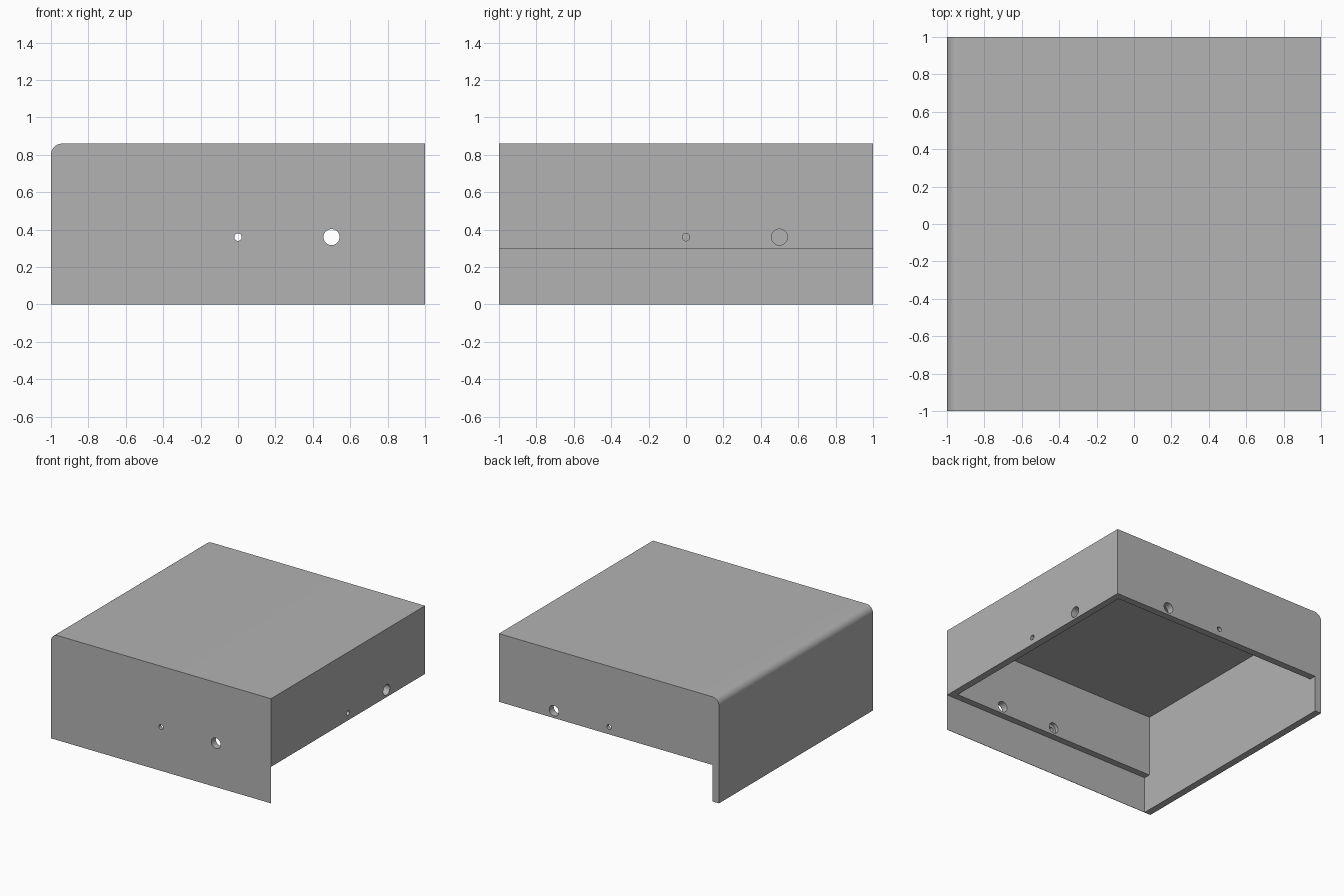
import bpy, bmesh
from math import sin, cos, pi, radians
from mathutils import Matrix, Vector

cube = bpy.data.objects.get("Cube")
if cube:
    bpy.data.objects.remove(cube, do_unlink=True)

HEIGHT = 0.86   # overall height
RIM = 0.30      # lower edge of the short walls
T = 0.058       # wall thickness
R = 0.06        # rounded top edge
HOLE_Z = 0.36

grey = bpy.data.materials.new("plain_grey")
grey.use_nodes = True
colour = (0.45, 0.45, 0.45, 1)
grey.diffuse_color = colour
grey.node_tree.nodes["Principled BSDF"].inputs["Base Color"].default_value = colour


def make_object(name, bm):
    bmesh.ops.recalc_face_normals(bm, faces=bm.faces)
    mesh = bpy.data.meshes.new(name)
    bm.to_mesh(mesh)
    bm.free()
    mesh.materials.append(grey)
    obj = bpy.data.objects.new(name, mesh)
    bpy.context.collection.objects.link(obj)
    return obj


def box(name, low, high):
    low, high = Vector(low), Vector(high)
    bm = bmesh.new()
    bmesh.ops.create_cube(bm, size=1)
    bmesh.ops.scale(bm, vec=high - low, verts=bm.verts)
    bmesh.ops.translate(bm, vec=(low + high) / 2, verts=bm.verts)
    return make_object(name, bm)


def drill(wall, outer_point, angle, steps, sides=32):
    """Cut a round, optionally stepped hole; steps are (radius, depth) pairs."""
    bm = bmesh.new()
    rings = [[bm.verts.new((r * cos(2 * pi * i / sides), d, r * sin(2 * pi * i / sides)))
              for i in range(sides)] for r, d in steps]
    bm.faces.new(rings[0])
    bm.faces.new(rings[-1])
    for a, b in zip(rings, rings[1:]):
        for i in range(sides):
            j = (i + 1) % sides
            bm.faces.new((a[i], a[j], b[j], b[i]))
    bm.transform(Matrix.Translation(outer_point) @ Matrix.Rotation(angle, 4, "Z"))
    cutter = make_object("hole_cutter", bm)
    cutter.hide_render = True
    mod = wall.modifiers.new("hole", "BOOLEAN")
    mod.operation = "DIFFERENCE"
    mod.solver = "EXACT"
    mod.object = cutter
    bpy.context.view_layer.objects.active = wall
    bpy.ops.object.modifier_apply(modifier=mod.name)
    bpy.data.objects.remove(cutter, do_unlink=True)


# Roof and tall left-hand panel: one bent profile swept front to back
bm = bmesh.new()
arc = [(-1 + R - R * sin(a), HEIGHT - R + R * cos(a))
       for a in (pi / 2 * i / 12 for i in range(13))]
profile = arc + [(-1, 0), (-1 + T, 0), (-1 + T, HEIGHT - T), (1, HEIGHT - T), (1, HEIGHT)]
face = bm.faces.new([bm.verts.new((x, -1, z)) for x, z in profile])
swept = bmesh.ops.extrude_face_region(bm, geom=[face])
bmesh.ops.translate(bm, vec=(0, 2, 0),
                    verts=[v for v in swept["geom"] if isinstance(v, bmesh.types.BMVert)])
roof = make_object("roof_and_side_panel", bm)

# Three short walls
top = HEIGHT - T
front = box("front_wall", (-1 + T, -1, RIM), (1, -1 + T, top))
back = box("back_wall", (-1 + T, 1 - T, RIM), (1, 1, top))
side = box("side_wall", (1 - T, -1 + T, RIM), (1, 1 - T, top))

# Thin skirt below the front wall
skirt = box("front_skirt", (-1 + T, -1, 0), (1, -0.997, RIM))

# A small counterbored hole and a large plain hole in each short wall
small = [(0.02, -0.1), (0.02, T / 2), (0.043, T / 2), (0.043, T + 0.1)]
large = [(0.043, -0.1), (0.043, T + 0.1)]
for wall, angle, place in ((front, 0, lambda u: (u, -1, HOLE_Z)),
                           (back, pi, lambda u: (u, 1, HOLE_Z)),
                           (side, pi / 2, lambda u: (1, u, HOLE_Z))):
    drill(wall, place(0), angle, small)
    drill(wall, place(0.5), angle, large)

# Smooth the bend and the holes, keep corners crisp
bpy.ops.object.select_all(action="DESELECT")
for obj in (roof, front, back, side, skirt):
    obj.select_set(True)
bpy.context.view_layer.objects.active = roof
bpy.ops.object.shade_smooth_by_angle(angle=radians(30))
